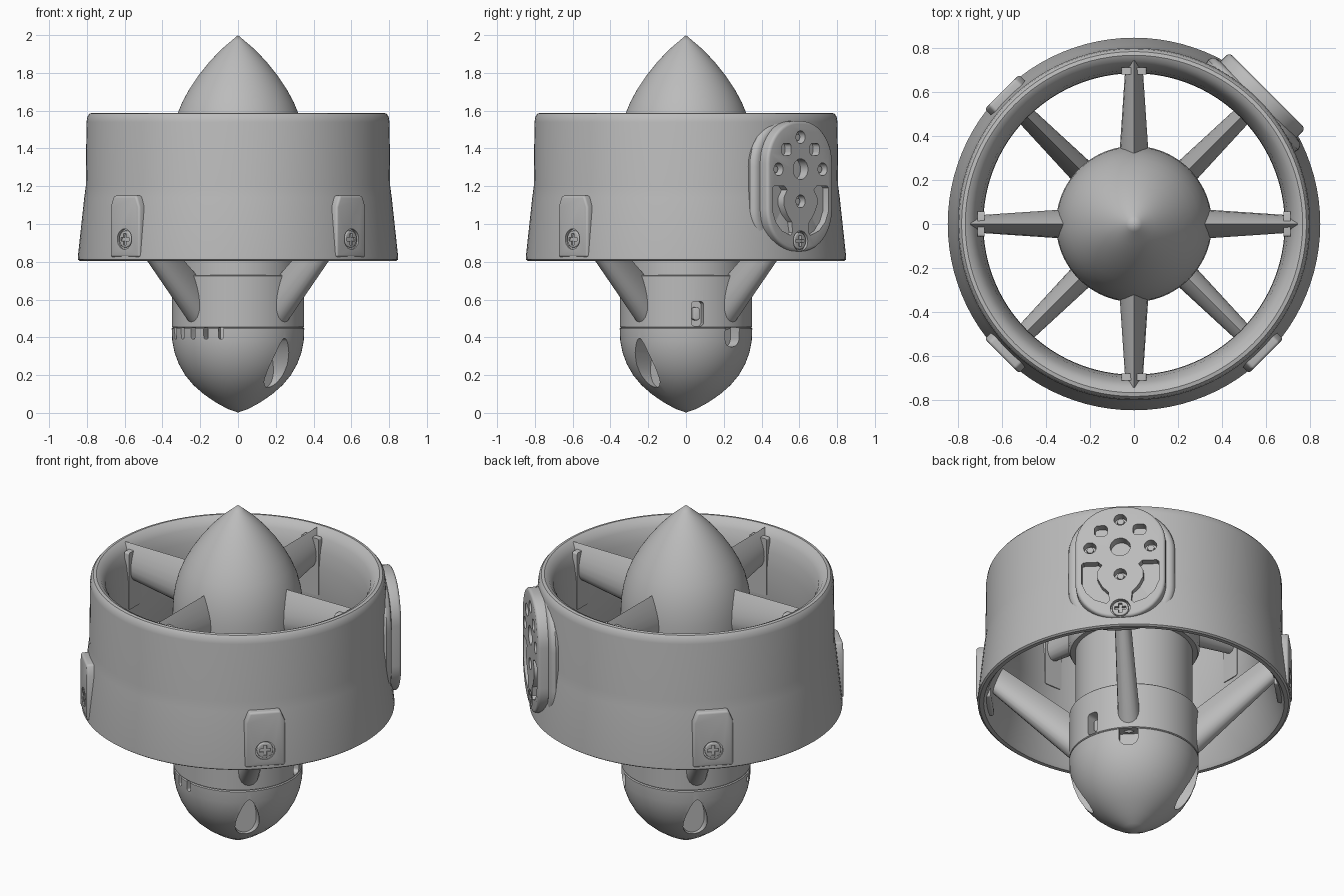
import bpy, bmesh
from math import sin, cos, pi, radians
from mathutils import Vector

if "Cube" in bpy.data.objects:
    bpy.data.objects.remove(bpy.data.objects["Cube"])

grey = bpy.data.materials.new("plain grey")
grey.use_nodes = True
grey.diffuse_color = (0.5, 0.5, 0.5, 1)
grey.node_tree.nodes["Principled BSDF"].inputs["Base Color"].default_value = (0.5, 0.5, 0.5, 1)


def activate(ob):
    bpy.ops.object.select_all(action='DESELECT')
    ob.select_set(True)
    bpy.context.view_layer.objects.active = ob


def finish(bm, name):
    bmesh.ops.recalc_face_normals(bm, faces=bm.faces)
    me = bpy.data.meshes.new(name)
    bm.to_mesh(me)
    bm.free()
    me.materials.append(grey)
    ob = bpy.data.objects.new(name, me)
    bpy.context.collection.objects.link(ob)
    return ob


def smooth(ob, angle=35):
    activate(ob)
    bpy.ops.object.shade_smooth_by_angle(angle=radians(angle))


def lathe(name, profile, closed=False):
    """Turn an (r, z) profile around the z axis."""
    bm = bmesh.new()
    vs = [bm.verts.new((r, 0, z)) for r, z in profile]
    pairs = list(zip(vs, vs[1:])) + ([(vs[-1], vs[0])] if closed else [])
    edges = [bm.edges.new(p) for p in pairs]
    bmesh.ops.spin(bm, geom=vs + edges, axis=(0, 0, 1), cent=(0, 0, 0),
                   angle=2 * pi, steps=96)
    bmesh.ops.remove_doubles(bm, verts=bm.verts, dist=1e-4)
    return finish(bm, name)


def place(az, r, t, z):
    """Radial, tangential and height position to world space."""
    a = radians(az)
    return Vector((r * cos(a) - t * sin(a), r * sin(a) + t * cos(a), z))


def loft(name, rings):
    """Closed solid through two matching rings of points."""
    bm = bmesh.new()
    a, b = [[bm.verts.new(p) for p in ring] for ring in rings]
    n = len(a)
    for i in range(n):
        j = (i + 1) % n
        bm.faces.new((a[i], a[j], b[j], b[i]))
    bm.faces.new(a)
    bm.faces.new(b)
    return finish(bm, name)


def prism(name, az, outline, r0, r1, bevel=0):
    """Extrude a (t, z) outline outward from r0 to r1."""
    ob = loft(name, [[place(az, r, t, z) for t, z in outline] for r in (r0, r1)])
    if bevel:
        m = ob.modifiers.new("bevel", 'BEVEL')
        m.width, m.segments = bevel, 3
        m.limit_method, m.angle_limit = 'ANGLE', radians(60)
        activate(ob)
        bpy.ops.object.modifier_apply(modifier="bevel")
    return ob


def cut(ob, az, outline, r0, r1):
    cutter = prism("cutter", az, outline, r0, r1)
    m = ob.modifiers.new("cut", 'BOOLEAN')
    m.operation, m.solver, m.object = 'DIFFERENCE', 'EXACT', cutter
    activate(ob)
    bpy.ops.object.modifier_apply(modifier="cut")
    bpy.data.objects.remove(cutter)


def rrect(cx, cz, w, h, rad, n=8):
    pts = []
    for q, (sx, sz) in enumerate([(1, 1), (-1, 1), (-1, -1), (1, -1)]):
        for k in range(n + 1):
            a = (q + k / n) * pi / 2
            pts.append((cx + sx * (w / 2 - rad) + rad * cos(a),
                        cz + sz * (h / 2 - rad) + rad * sin(a)))
    return pts


def circle(cx, cz, r, n=24):
    return [(cx + r * cos(2 * pi * k / n), cz + r * sin(2 * pi * k / n)) for k in range(n)]


def cross(cz, s, w):
    """Outline of a plus shape."""
    corner = [(s, -w), (s, w), (w, w)]
    pts = []
    for q in range(4):
        a = q * pi / 2
        pts += [(x * cos(a) - z * sin(a), cz + x * sin(a) + z * cos(a)) for x, z in corner]
    return pts


def vane(name, az, root, tip):
    """Blade with a sharp upper edge; ends are (r, low z, high z, width)."""
    rings = []
    for r, lo, hi, w in (root, tip):
        ring = []
        for k in range(20):
            u = 2 * pi * k / 20
            ring.append(place(az, r, w * 0.65 * sin(u) * abs(sin(u / 2)),
                              (lo + hi) / 2 + (hi - lo) / 2 * cos(u)))
        rings.append(ring)
    smooth(loft(name, rings), 40)


def screw(owner, name, az, z, face):
    """Sunken cross-head screw."""
    cut(owner, az, circle(0, z, 0.054), face - 0.022, face + 0.05)
    head = prism(name, az, circle(0, z, 0.045), face - 0.03, face - 0.003, 0.005)
    cut(head, az, cross(z, 0.03, 0.009), face - 0.02, face + 0.05)
    smooth(head)


# Duct with flared skirt and rounded intake lip
smooth(lathe("duct", [
    (0.838, 0.805), (0.848, 0.812), (0.848, 0.825), (0.814, 1.14), (0.806, 1.2),
    (0.802, 1.54), (0.797, 1.57), (0.785, 1.585), (0.768, 1.588), (0.745, 1.577),
    (0.72, 1.54), (0.7, 1.47), (0.688, 1.38), (0.686, 1.2), (0.7, 1.1),
    (0.745, 0.96), (0.8, 0.825), (0.815, 0.805)], closed=True))

# Central body: nose cone, shaft housing, collar and tail cone
smooth(lathe("nose_cone", [
    (0, 2), (0.035, 1.97), (0.09, 1.923), (0.15, 1.86), (0.21, 1.785), (0.26, 1.71),
    (0.295, 1.645), (0.322, 1.58), (0.34, 1.51), (0.351, 1.44), (0.355, 1.36),
    (0.355, 1.14), (0.345, 1.12), (0, 1.12)]))
smooth(lathe("shaft_housing", [(0, 1.13), (0.318, 1.13), (0.318, 0.72), (0, 0.72)]))
collar = lathe("collar", [(0, 0.73), (0.345, 0.73), (0.35, 0.725), (0.35, 0.456),
                          (0.345, 0.452), (0, 0.452)])
cut(collar, 10, rrect(0, 0.525, 0.065, 0.13, 0.018), 0.27, 0.5)
smooth(collar)
smooth(prism("collar_latch", 10, rrect(0, 0.525, 0.035, 0.07, 0.015), 0.26, 0.32, 0.006))

tail = lathe("tail_cone", [
    (0, 0.451), (0.346, 0.451), (0.351, 0.446), (0.348, 0.38), (0.336, 0.32),
    (0.314, 0.26), (0.28, 0.2), (0.235, 0.146), (0.18, 0.098), (0.115, 0.054),
    (0.055, 0.021), (0, 0.002)])
teardrop = [(0.062 * sin(u) * (1 - 0.35 * cos(u)), 0.265 + 0.13 * cos(u))
            for u in [2 * pi * k / 28 for k in range(28)]]
for az in (135, 315):
    cut(tail, az, teardrop, 0.2, 0.5)
cut(tail, 45, rrect(0, 0.42, 0.105, 0.14, 0.045), 0.28, 0.5)
for k in range(5):
    cut(tail, 255 - 14 * k, rrect(0, 0.43, 0.028, 0.08, 0.012, 4), 0.31, 0.5)
smooth(tail)

# Upper vanes with tip tabs, and the slanting lower struts
for k in range(4):
    vane("upper_vane", 90 * k, (0.3, 1.31, 1.58, 0.135), (0.745, 1.38, 1.582, 0.075))
    smooth(prism("vane_tab", 90 * k, rrect(0, 1.38, 0.115, 0.34, 0.01, 3), 0.68, 0.712))
    vane("lower_strut", 90 * k + 45, (0.31, 0.44, 0.73, 0.12), (0.79, 0.93, 1.12, 0.08))

# Strut brackets on the skirt
for az in (135, 225, 315):
    bracket = prism("strut_bracket", az,
                    [(-0.11, 0.825), (0.11, 0.825), (0.11, 1.09), (0.085, 1.15),
                     (-0.085, 1.15), (-0.11, 1.09)], 0.77, 0.85, 0.012)
    screw(bracket, "bracket_screw", az, 0.92, 0.85)
    smooth(bracket)

# Mounting plate with its flange, pockets and holes
smooth(prism("plate_flange", 45, rrect(0, 1.19, 0.58, 0.73, 0.25, 12), 0.735, 0.8, 0.035))
plate = prism("mounting_plate", 45, rrect(0, 1.2, 0.49, 0.69, 0.225, 12), 0.745, 0.858, 0.016)
cut(plate, 45, circle(0, 1.29, 0.055), 0.8, 0.95)
for t, z in ((0, 1.46), (-0.165, 1.29), (0.165, 1.29), (0, 1.12)):
    cut(plate, 45, circle(t, z, 0.034), 0.81, 0.95)
pocket = [(0.12, 1.2), (0.2, 1.2), (0.21, 1.19), (0.21, 1.07), (0.185, 1.01),
          (0.14, 0.965), (0.075, 0.94), (0.06, 0.955), (0.065, 1.01), (0.1, 1.05),
          (0.125, 1.1), (0.125, 1.14), (0.1, 1.18)]
for s in (-1, 1):
    cut(plate, 45, [(s * t, z) for t, z in pocket], 0.815, 0.95)
    cut(plate, 45, rrect(s * 0.105, 1.395, 0.07, 0.065, 0.02, 4), 0.81, 0.95)
screw(plate, "plate_screw", 45, 0.91, 0.858)
smooth(plate)
for t, z in ((0, 1.46), (-0.165, 1.29), (0.165, 1.29), (0, 1.12)):
    smooth(prism("plate_insert", 45, circle(t, z, 0.02, 6), 0.8, 0.835))
